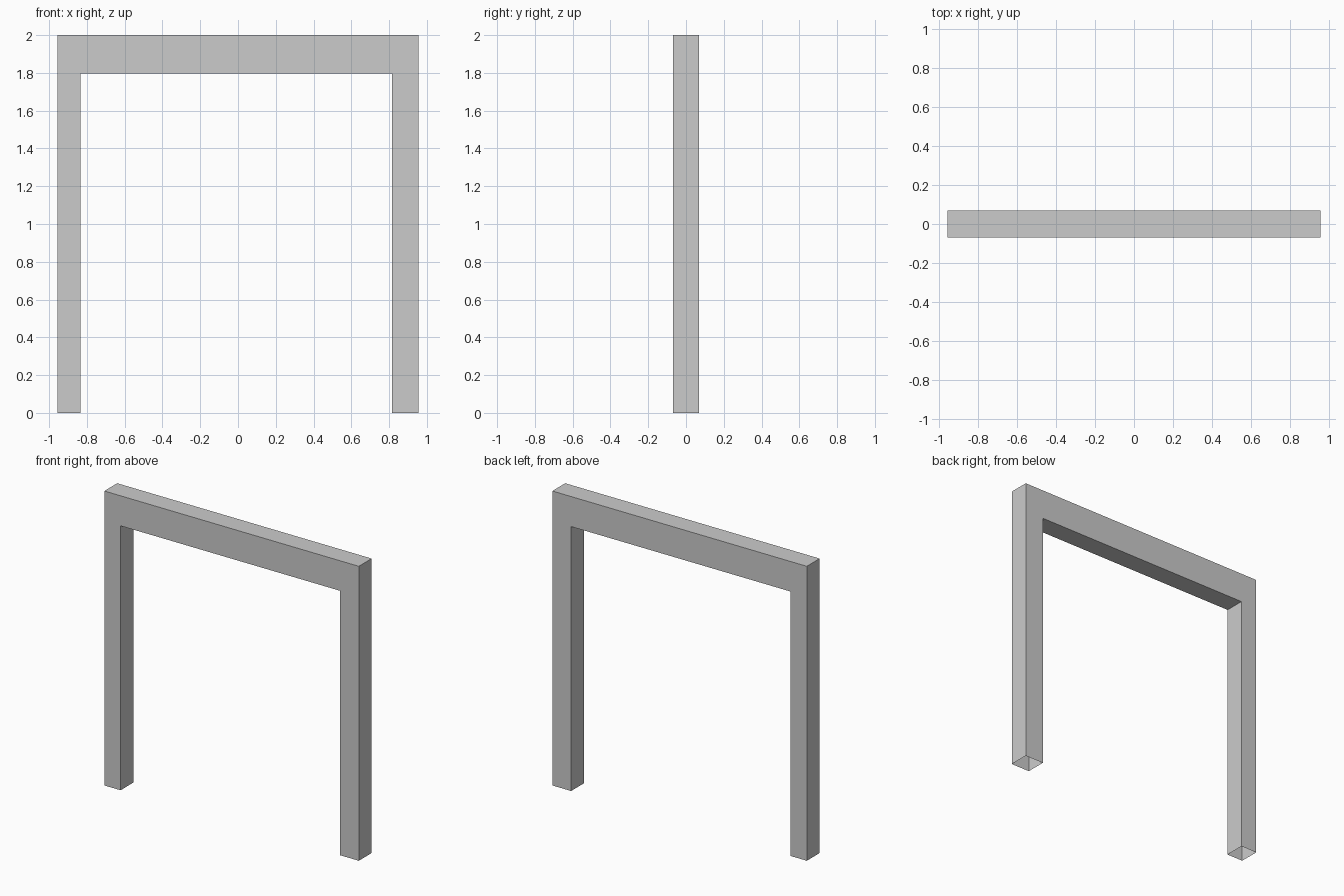
import bpy
import bmesh

if "Cube" in bpy.data.objects:
    bpy.data.objects.remove(bpy.data.objects["Cube"])

W, D, H = 0.956, 0.069, 2.0          # half width, half depth, height
IN_L, IN_R, SOFFIT = -0.834, 0.815, 1.796

# Front outline of the frame: two posts joined by a lintel
outline = [(-W, 0), (IN_L, 0), (IN_L, SOFFIT), (IN_R, SOFFIT),
           (IN_R, 0), (W, 0), (W, H), (-W, H)]

bm = bmesh.new()
front = bm.faces.new([bm.verts.new((x, -D, z)) for x, z in outline])

# Extrude the outline backwards to give the frame its depth
ext = bmesh.ops.extrude_face_region(bm, geom=[front], use_keep_orig=True)
verts = [g for g in ext["geom"] if isinstance(g, bmesh.types.BMVert)]
bmesh.ops.translate(bm, vec=(0, 2 * D, 0), verts=verts)
bmesh.ops.recalc_face_normals(bm, faces=bm.faces)

# The feet of the posts are open
feet = [f for f in bm.faces if all(v.co.z < 0.001 for v in f.verts)]
bmesh.ops.delete(bm, geom=feet, context='FACES_ONLY')

mesh = bpy.data.meshes.new("door_frame")
bm.to_mesh(mesh)
bm.free()
bpy.context.collection.objects.link(bpy.data.objects.new("door_frame", mesh))
